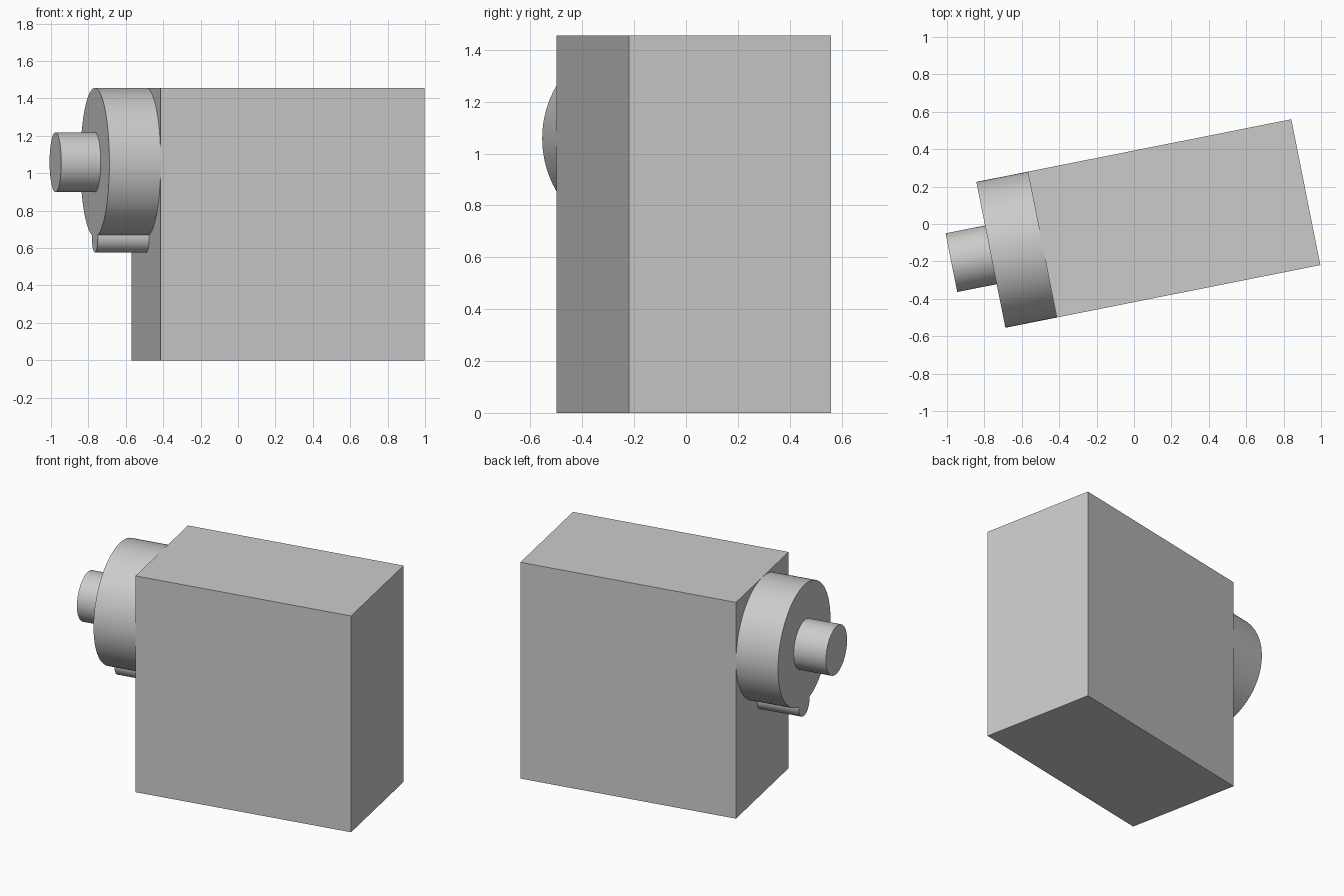
import bpy
from math import radians
from mathutils import Matrix, Vector

cube = bpy.data.objects.get("Cube")
if cube:
    bpy.data.objects.remove(cube, do_unlink=True)

grey = bpy.data.materials.new("light grey")
grey.use_nodes = True
colour = (0.6, 0.6, 0.6, 1)
grey.diffuse_color = colour
grey.node_tree.nodes["Principled BSDF"].inputs["Base Color"].default_value = colour

# The whole model is turned about z; parts are laid out along the housing's axis
LENGTH, WIDTH, HEIGHT = 1.437, 0.795, 1.456
FACE = -LENGTH / 2
DRUM_R = WIDTH / 2
DRUM_DEPTH = 0.28
AXIS_Z = HEIGHT - DRUM_R
turn = Matrix.Translation((0.214, 0.03, 0)) @ Matrix.Rotation(radians(11.25), 4, 'Z')


def finish(name, local):
    obj = bpy.context.object
    obj.name = name
    obj.data.materials.append(grey)
    obj.matrix_world = turn @ local
    return obj


def cylinder(name, radius, start, end, z):
    """Smooth cylinder running along the housing's axis from start to end."""
    bpy.ops.mesh.primitive_cylinder_add(vertices=96, radius=radius, depth=end - start)
    finish(name, Matrix.Translation(((start + end) / 2, 0, z))
           @ Matrix.Rotation(radians(90), 4, 'Y'))
    bpy.ops.object.shade_smooth_by_angle(angle=radians(30))


# Box housing
bpy.ops.mesh.primitive_cube_add(size=1)
finish("housing", Matrix.Translation((0, 0, HEIGHT / 2))
       @ Matrix.Diagonal(Vector((LENGTH, WIDTH, HEIGHT, 1))))

# Drum, its outer shaft and the small pin under it
outer = FACE - DRUM_DEPTH
cylinder("drum", DRUM_R, outer, FACE, AXIS_Z)
cylinder("shaft", 0.16, outer - 0.215, outer, AXIS_Z)
cylinder("lower_pin", 0.08, outer, FACE, AXIS_Z - DRUM_R - 0.005)
